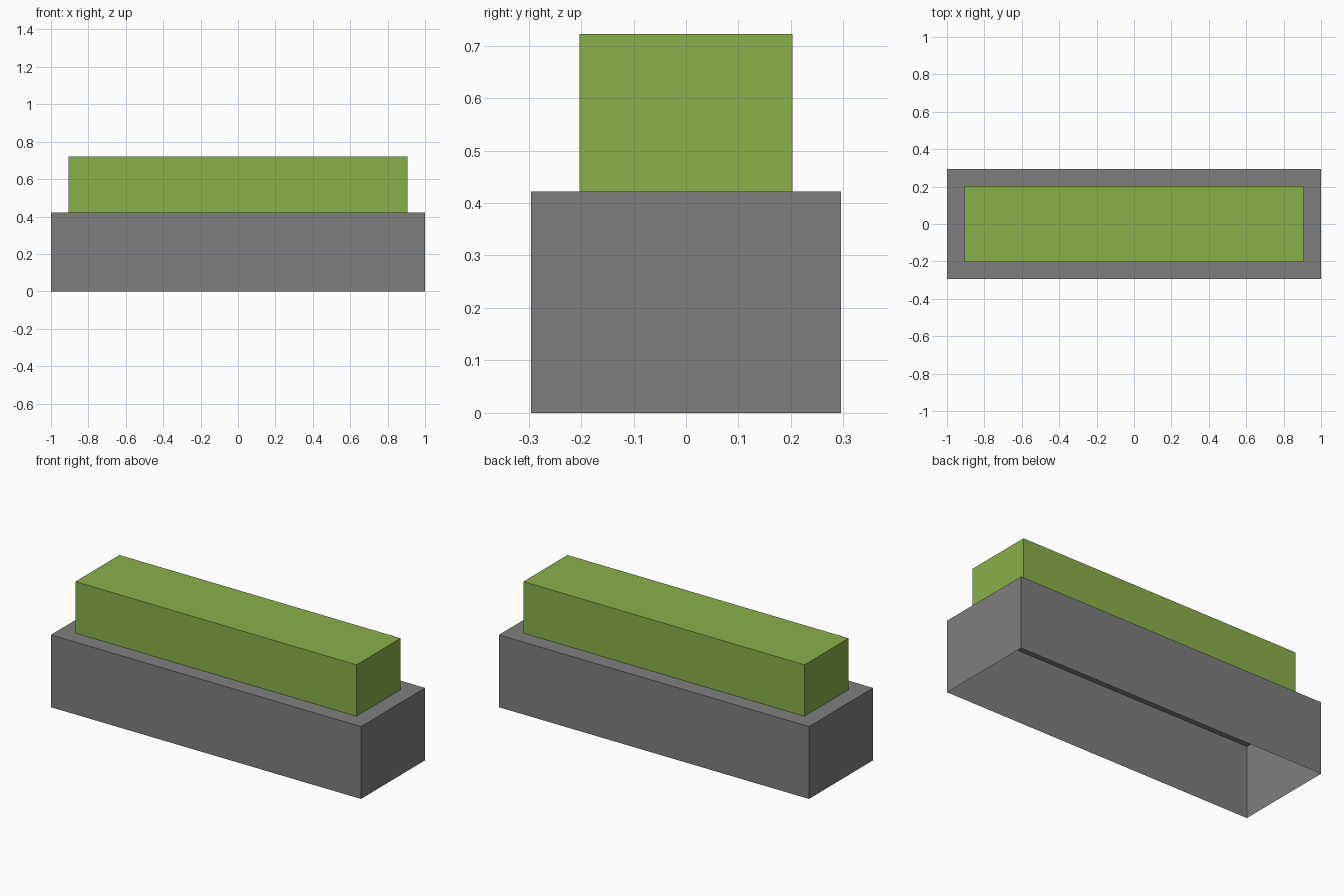
import bpy
import bmesh
from mathutils import Matrix

if "Cube" in bpy.data.objects:
    bpy.data.objects.remove(bpy.data.objects["Cube"], do_unlink=True)


def make_material(name, rgb):
    mat = bpy.data.materials.new(name)
    mat.use_nodes = True
    colour = (*rgb, 1.0)
    mat.diffuse_color = colour
    mat.node_tree.nodes["Principled BSDF"].inputs["Base Color"].default_value = colour
    return mat


def open_box(name, size, base_z, mat):
    """Thin box shell with no underside."""
    bm = bmesh.new()
    bmesh.ops.create_cube(bm, size=1.0)
    bmesh.ops.transform(bm, matrix=Matrix.Diagonal((*size, 1.0)), verts=bm.verts)
    bmesh.ops.translate(bm, vec=(0, 0, base_z + size[2] / 2), verts=bm.verts)
    bm.normal_update()
    underside = [f for f in bm.faces if f.normal.z < -0.5]
    bmesh.ops.delete(bm, geom=underside, context='FACES')
    mesh = bpy.data.meshes.new(name)
    bm.to_mesh(mesh)
    bm.free()
    mesh.materials.append(mat)
    obj = bpy.data.objects.new(name, mesh)
    bpy.context.collection.objects.link(obj)
    return obj


stone = make_material("stone grey", (0.212, 0.212, 0.212))
leaf = make_material("leaf green", (0.254, 0.434, 0.069))

# Stone planter, hollow underneath
open_box("planter", (2.0, 0.59, 0.422), 0.0, stone)
# Clipped hedge standing on it
open_box("hedge", (1.814, 0.406, 0.3), 0.422, leaf)
